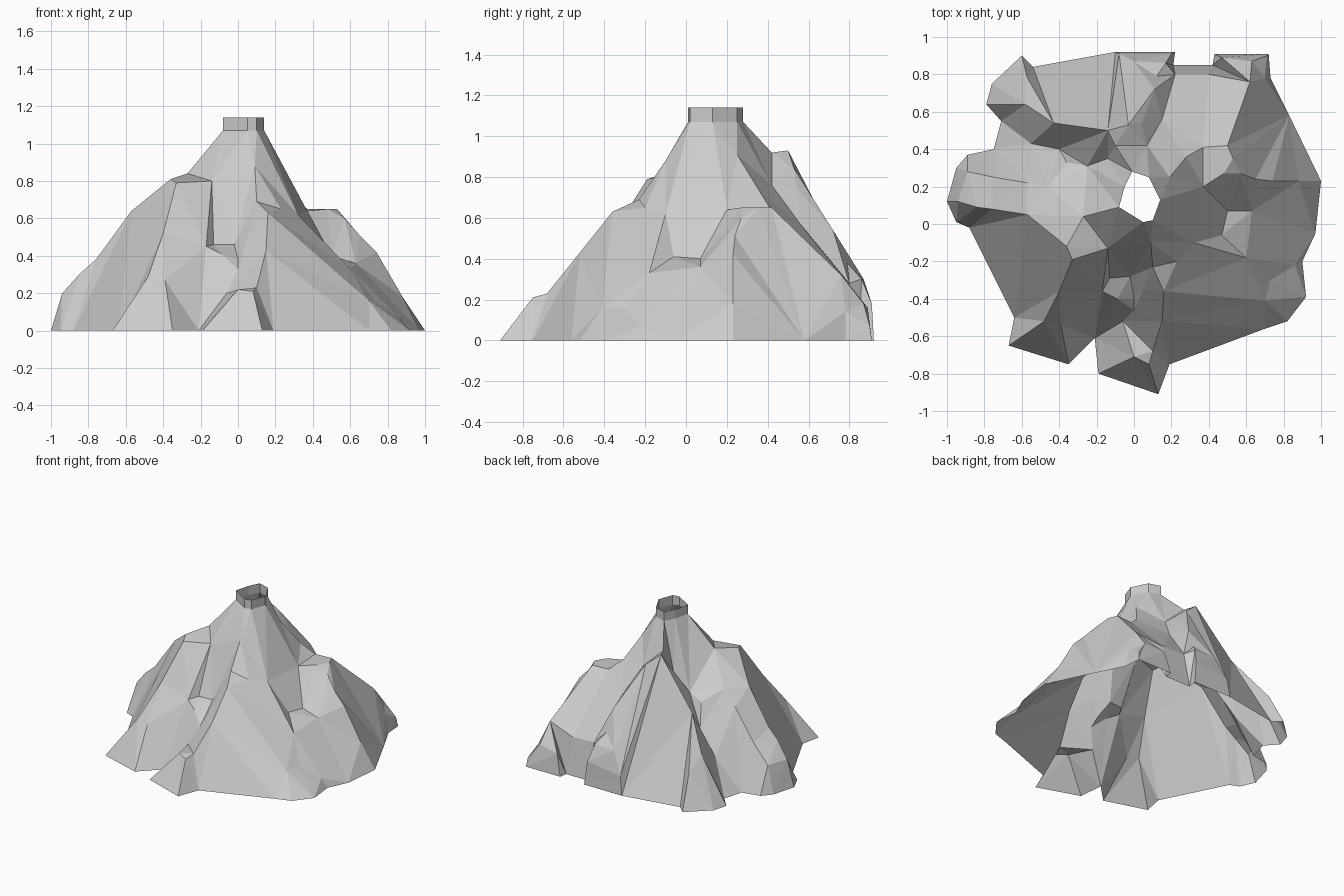
import bpy
import bmesh
from mathutils import Vector
from mathutils.geometry import delaunay_2d_cdt

default_cube = bpy.data.objects.get("Cube")
if default_cube:
    bpy.data.objects.remove(default_cube, do_unlink=True)

NECK_BOTTOM = 1.07
NECK_HEIGHT = 0.07
points = []
creases = []


def crease(*path, closed=False):
    """Add a ridge, gully or outline; the skin is stretched between them."""
    first = len(points)
    points.extend(Vector(p) for p in path)
    last = len(points) - 1
    creases.extend((i, i + 1) for i in range(first, last))
    if closed:
        creases.append((last, first))


def level(height, *path):
    """Closed crease at one height."""
    crease(*[(x, y, height) for x, y in path], closed=True)


# Ground outline, front half then back half
level(0,
      (.13, -.91), (.19, -.75), (.7, -.56), (.82, -.52), (.92, -.39), (.9, -.2),
      (.97, -.05), (1, .23), (.83, .58), (.73, .78), (.72, .91), (.43, .91),
      (.42, .85), (.21, .85), (.22, .92), (-.1, .92), (-.54, .84), (-.6, .9),
      (-.76, .75), (-.79, .64), (-.71, .55), (-.75, .4), (-.89, .37), (-.95, .3),
      (-1, .12), (-.95, .01), (-.88, -.02), (-.64, -.5), (-.67, -.65), (-.35, -.75),
      (-.21, -.61), (-.19, -.8))

# Mouth of the crater, and the points on it where creases begin
mouth_back = (-.01, .28, NECK_BOTTOM)
mouth_back_left = (.08, .25, NECK_BOTTOM)
mouth_left = (.14, .13, NECK_BOTTOM)
mouth_front_left = (.1, .02, NECK_BOTTOM)
mouth_front = (.05, .01, NECK_BOTTOM)
mouth_front_right = (-.08, .09, NECK_BOTTOM)
mouth_right = (-.05, .2, NECK_BOTTOM)
crease(mouth_back, mouth_back_left, mouth_left, mouth_front_left,
       mouth_front, mouth_front_right, mouth_right, closed=True)

# Front ridge running down to the front foot
ridge_ledge = (.1, -.23, .69)
foot_crest = (.1, -.68, .23)
foot_tip = (.08, -.75, .21)
crease(mouth_front_left, (.09, -.1, .88), ridge_ledge, (.16, -.36, .63),
       (.15, -.52, .43), foot_crest, foot_tip, (.13, -.91, 0))
crease(ridge_ledge, (.05, -.35, .5), (0, -.46, .33), (-.06, -.52, .2), (-.21, -.61, 0))
crease(foot_crest, (0, -.71, .22), (-.19, -.8, 0))
crease((0, -.71, .22), foot_tip, (.19, -.75, 0))

# Boulder in the front gully
boulder_back = (-.13, -.29, .46)
boulder_right = (-.17, -.36, .45)
crease(boulder_back, (-.02, -.28, .46), (0, -.4, .38),
       (-.09, -.4, .41), boulder_right, closed=True)

# Front right shoulder, its gully wall and its foot
shoulder_top = (-.27, .04, .84)
shoulder_inner = (-.14, -.13, .8)
shoulder_front = (-.33, -.19, .79)
shoulder_outer = (-.36, -.12, .81)
foot_right = (-.48, -.52, .29)
foot_left = (-.39, -.54, .27)
crease(shoulder_top, shoulder_inner, shoulder_front, shoulder_outer, closed=True)
crease(mouth_front_right, shoulder_top)
crease(mouth_front_right, shoulder_inner)
crease(shoulder_inner, boulder_right, (-.21, -.61, 0))
crease(shoulder_front, (-.4, -.36, .52), foot_right, (-.67, -.65, 0))
crease(foot_right, foot_left, (-.35, -.75, 0))
crease(foot_left, (-.21, -.61, 0))
crease(foot_right, (-.64, -.5, 0))

# Right spur and its end rock
spur_top = (-.84, .09, .31)
spur_end = (-.94, .12, .2)
spur_back = (-.89, .28, .2)
crease(shoulder_outer, (-.57, .05, .64), (-.76, .08, .38), spur_top, spur_end, (-1, .12, 0))
crease(spur_top, (-.88, -.02, 0))
crease(spur_end, spur_back, (-.95, .3, 0))
crease(spur_back, (-.89, .37, 0))
crease(shoulder_top, (-.46, .2, .64), (-.57, .22, .54), (-.75, .25, .32), spur_back)
crease((-.46, .2, .64), (-.36, .33, .56))

# Right gully
crease(mouth_right, (-.14, .35, .74), (-.25, .31, .6), (-.4, .4, .4),
       (-.55, .43, .23), (-.75, .4, 0))

# Back peak, with a ridge to the back right foot
peak = (-.14, .5, .93)
back_right_foot = (-.58, .64, .34)
crease(mouth_back, (-.1, .42, .92), peak, (-.43, .54, .58),
       back_right_foot, (-.57, .78, .24), (-.6, .9, 0))
crease(back_right_foot, (-.79, .64, 0))
crease((-.57, .78, .24), (-.54, .84, 0))

# Back ridge and back foot
back_foot = (.17, .86, .3)
crease(peak, (-.03, .53, .84), (.04, .54, .75), (.11, .72, .54), (.12, .79, .38),
       back_foot, (.2, .91, .18), (.22, .92, 0))
crease(back_foot, (0, .87, .3), (-.08, .91, .14), (-.1, .92, 0))

# Back gully
crease(mouth_back_left, (.07, .42, .76), (.15, .56, .57), (.22, .8, .28), (.21, .85, 0))
crease((.22, .8, .28), (.4, .8, .27), (.42, .85, 0))

# Left shoulder, with a ridge to the back left foot
left_shoulder = (.5, .42, .65)
left_foot_top = (.62, .76, .32)
left_foot_end = (.63, .87, .18)
left_ledge = (.37, .2, .64)
left_spur = (.65, .24, .51)
crease(mouth_back_left, (.19, .25, .91), (.28, .36, .73), (.37, .41, .65),
       left_shoulder, left_foot_top, left_foot_end, (.71, .9, .07), (.72, .91, 0))
crease(left_foot_end, (.47, .89, .16), (.43, .91, 0))
crease(left_foot_top, (.7, .78, .14), (.73, .78, 0))
crease(mouth_left, left_ledge, (.48, .27, .65), left_shoulder)
crease(left_shoulder, (.53, .35, .65), (.57, .27, .6), left_spur,
       (.74, .23, .42), (.88, .23, .18), (1, .23, 0))

# Left gully, the ledge in it and the low rocks
gully_back = (.5, .07, .4)
gully_left = (.63, .07, .36)
gully_floor = (.6, -.18, .33)
gully_right = (.47, -.06, .41)
low_rock = (.73, -.3, .16)
low_rock_front = (.7, -.41, .16)
crease(gully_back, gully_left, gully_floor, gully_right, closed=True)
crease(left_ledge, gully_back)
crease(left_spur, gully_left, (.97, -.05, 0))
crease(ridge_ledge, (.23, -.2, .65), (.32, -.1, .62), gully_right)
crease(gully_floor, low_rock_front, low_rock, gully_floor)
crease(low_rock, (.86, -.22, .07), (.9, -.2, 0))
crease(low_rock_front, (.82, -.52, 0))

# Stretch the skin over all creases, inside the ground outline
flat, _, triangles, sources, _, _ = delaunay_2d_cdt(
    [p.xy for p in points], creases, [], 1, 1e-5)
bm = bmesh.new()
unknown = []
for spot, source in zip(flat, sources):
    height = points[source[0]].z if source else 0
    vert = bm.verts.new((spot.x, spot.y, height))
    if not source:
        unknown.append(vert)
verts = list(bm.verts)
for triangle in triangles:
    bm.faces.new([verts[i] for i in triangle])

# Where creases cross, take the height of the neighbours
for vert in unknown:
    around = [edge.other_vert(vert).co.z for edge in vert.link_edges]
    vert.co.z = sum(around) / max(len(around), 1)


def at_mouth(part):
    return all(v.co.z > NECK_BOTTOM - 0.01 for v in part.verts)


# Open the crater and raise its neck
bmesh.ops.delete(bm, geom=[f for f in bm.faces if at_mouth(f)], context="FACES")
rim = [e for e in bm.edges if e.is_boundary and at_mouth(e)]
raised = bmesh.ops.extrude_edge_only(bm, edges=rim)["geom"]
neck_top = [v for v in raised if isinstance(v, bmesh.types.BMVert)]
bmesh.ops.translate(bm, verts=neck_top, vec=(0, 0, NECK_HEIGHT))

mesh = bpy.data.meshes.new("rocky_mountain")
bm.to_mesh(mesh)
bm.free()
mountain = bpy.data.objects.new("rocky_mountain", mesh)
bpy.context.collection.objects.link(mountain)

# Plain grey rock
rock = bpy.data.materials.new("grey_rock")
rock.use_nodes = True
grey = (0.6, 0.6, 0.6, 1)
rock.diffuse_color = grey
for node in rock.node_tree.nodes:
    if node.type == "BSDF_PRINCIPLED":
        node.inputs["Base Color"].default_value = grey
mesh.materials.append(rock)
